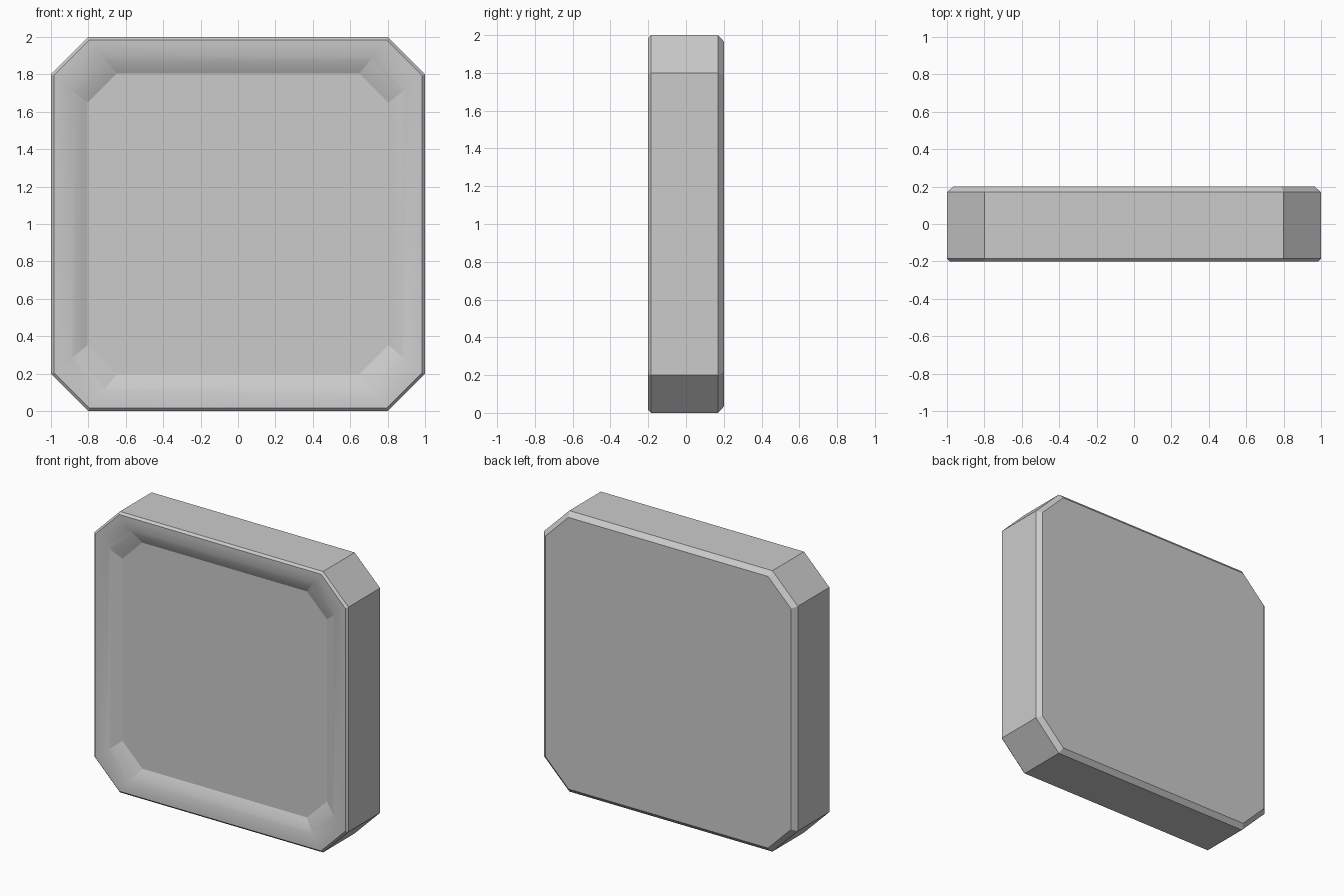
import bpy, bmesh, math

if "Cube" in bpy.data.objects:
    bpy.data.objects.remove(bpy.data.objects["Cube"])

bm = bmesh.new()


def ring(half, flat, y):
    """Square outline with clipped corners, facing along y."""
    pts = [(flat, half), (half, flat), (half, -flat), (flat, -half),
           (-flat, -half), (-half, -flat), (-half, flat), (-flat, half)]
    return [bm.verts.new((x, y, 1 + z)) for x, z in pts]


# Outer shell: back face, back chamfer, sides, front chamfer
sections = [(0.967, 0.786, 0.20), (1.0, 0.80, 0.17),
            (1.0, 0.80, -0.185), (0.985, 0.794, -0.20)]

# Dished front border, steepening towards the flat panel
STEPS = 8
for i in range(1, STEPS + 1):
    t = i / STEPS
    s = 1 - 0.183 * t
    sections.append((0.985 * s, 0.794 * s, -0.20 + 0.05 * t ** 2))

rings = [ring(*s) for s in sections]
for a, b in zip(rings, rings[1:]):
    for i in range(8):
        j = (i + 1) % 8
        bm.faces.new((a[i], a[j], b[j], b[i]))

# Back face and recessed front panel
bm.faces.new(rings[0])
bm.faces.new(rings[-1])
bmesh.ops.recalc_face_normals(bm, faces=bm.faces)

mesh = bpy.data.meshes.new("clipped_corner_block")
bm.to_mesh(mesh)
bm.free()
block = bpy.data.objects.new("clipped_corner_block", mesh)
bpy.context.collection.objects.link(block)
bpy.context.view_layer.objects.active = block
block.select_set(True)
bpy.ops.object.shade_smooth_by_angle(angle=math.radians(10))
